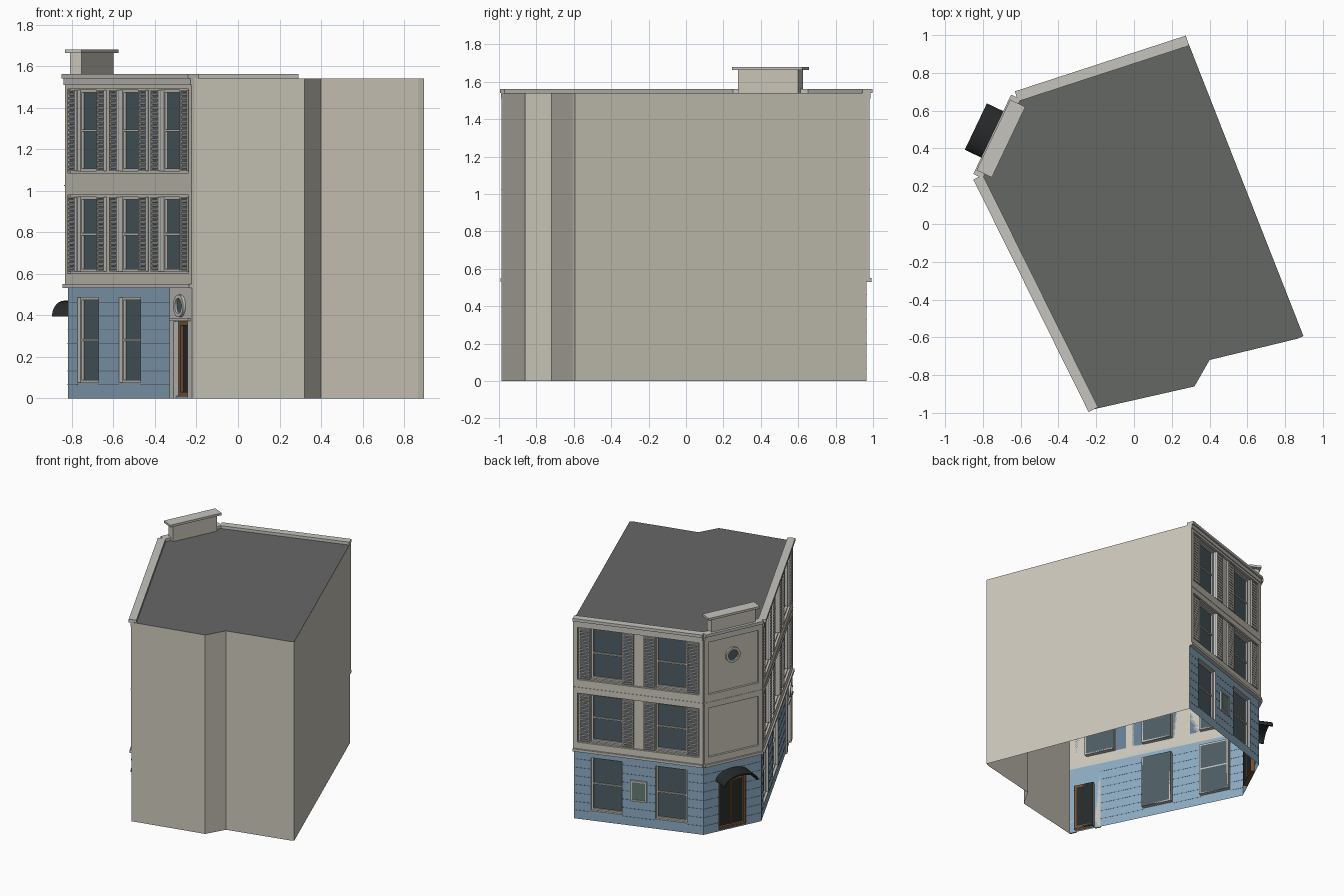
import bpy, bmesh, math
from mathutils import Matrix, Vector

if "Cube" in bpy.data.objects:
    bpy.data.objects.remove(bpy.data.objects["Cube"])

def material(name, r, g, b):
    m = bpy.data.materials.new(name)
    m.diffuse_color = (r, g, b, 1)
    m.use_nodes = True
    m.node_tree.nodes["Principled BSDF"].inputs["Base Color"].default_value = m.diffuse_color
    return m

BEIGE = material("beige", .60, .57, .49)
BLUE = material("blue", .26, .40, .53)
SEAM = material("seam_blue", .13, .21, .29)
ROOF = material("roof", .13, .135, .13)
GLASS = material("glass", .075, .11, .125)
DARK = material("dark", .02, .023, .023)
TRIM = material("trim", .56, .55, .51)
BROWN = material("brown", .18, .09, .04)
GREEN = material("green", .12, .2, .18)

parts = {}

def part(name, mat):
    if name not in parts:
        parts[name] = (bmesh.new(), mat)
    return parts[name][0]

def face(bm, M, pts):
    return bm.faces.new([bm.verts.new(M @ Vector(p)) for p in pts])

def box(bm, M, u0, u1, n0, n1, z0, z1, tilt=0):
    c = ((u0 + u1) / 2, (n0 + n1) / 2, (z0 + z1) / 2)
    bmesh.ops.create_cube(bm, size=1, matrix=M @ Matrix.Translation(c) @ Matrix.Rotation(tilt, 4, 'X')
                          @ Matrix.Diagonal((u1 - u0, n1 - n0, z1 - z0, 1)))

# Footprint, clockwise: the first three edges are the detailed facades
OUT = [(-.21, -.98), (-.82, .25), (-.62, .67), (.285, .965), (.897, -.593), (.867, -.607), (.40, -.72), (.32, -.86)]
TOP, MID = 1.54, .53

def frame(i):
    """Local axes of a wall: u along it, n outward, z up."""
    a, b = Vector(OUT[i]), Vector(OUT[(i + 1) % len(OUT)])
    t = (b - a).normalized()
    M = Matrix(((t.x, -t.y, 0, a.x), (t.y, t.x, 0, a.y), (0, 0, 1, 0), (0, 0, 0, 1)))
    return M, (b - a).length

def wall(bm, M, L, z0, z1, holes=()):
    us = sorted({0, L} | {v for h in holes for v in h[:2]})
    zs = sorted({z0, z1} | {v for h in holes for v in h[2:]})
    for a, b in zip(us, us[1:]):
        for c, d in zip(zs, zs[1:]):
            m, k = (a + b) / 2, (c + d) / 2
            if not any(h[0] < m < h[1] and h[2] < k < h[3] for h in holes):
                face(bm, M, [(a, 0, c), (a, 0, d), (b, 0, d), (b, 0, c)])

def recess(name, M, h, depth, pane, jamb):
    """Reveal and pane set back into an opening."""
    a, b, c, d = h
    loop = [(a, c), (a, d), (b, d), (b, c)]
    face(part(name + "_panes", pane), M, [(u, -depth, z) for u, z in loop])
    bm = part(name + "_reveals", jamb)
    for (u, z), (v, w) in zip(loop, loop[1:] + loop[:1]):
        face(bm, M, [(u, 0, z), (u, -depth, z), (v, -depth, w), (v, 0, w)])

def border(bm, M, h, w, n0, n1):
    a, b, c, d = h
    box(bm, M, a, a + w, n0, n1, c, d)
    box(bm, M, b - w, b, n0, n1, c, d)
    box(bm, M, a + w, b - w, n0, n1, c, c + w)
    box(bm, M, a + w, b - w, n0, n1, d - w, d)

def window(M, h):
    recess("window", M, h, .03, GLASS, TRIM)
    bm = part("window_frames", TRIM)
    border(bm, M, h, .012, -.03, -.018)
    mid = (h[2] + h[3]) / 2
    box(bm, M, h[0], h[1], -.03, -.018, mid - .005, mid + .005)

def shutter(M, u0, u1, z0, z1):
    box(part("shutter_backs", SEAM), M, u0, u1, 0, .003, z0, z1)
    bm = part("shutters", TRIM)
    border(bm, M, (u0, u1, z0, z1), .008, 0, .014)
    n = 17
    step = (z1 - z0 - .016) / n
    for i in range(n):
        z = z0 + .008 + step * (i + .5)
        box(bm, M, u0 + .008, u1 - .008, .004, .011, z - .007, z + .007, math.radians(-25))

def porthole(M, u, z, r, n):
    """Round window with a raised ring."""
    prof = [(r + .018, 0), (r + .018, n + .014), (r, n + .014), (r, n + .002)]
    bm, N = part("round_window_rings", TRIM), 24
    pt = lambda rad, d, i: (u + rad * math.cos(math.tau * i / N), d, z + rad * math.sin(math.tau * i / N))
    for i in range(N):
        for (ra, da), (rb, db) in zip(prof, prof[1:]):
            face(bm, M, [pt(ra, da, i), pt(rb, db, i), pt(rb, db, i + 1), pt(ra, da, i + 1)])
    face(part("round_window_panes", GLASS), M, [pt(r, n + .003, -i) for i in range(N)])

def seams(M, L, holes, lo=0):
    """Thin course lines across the blue ground floor."""
    bm = part("course_lines", SEAM)
    for i in range(1, 8):
        z, u = i * .066, lo
        for h in sorted(holes) + [(L, L, 0, 1)]:
            if h[2] - .01 < z < h[3] + .01:
                if h[0] - u > .005:
                    box(bm, M, u, h[0], -.001, .0015, z - .002, z + .002)
                u = max(u, h[1])

def bands(M, L):
    """String course, spandrels, corner strips and cornice of the upper floors."""
    bm = part("facade_bands", BEIGE)
    for z0, z1 in ((.55, .60), (.98, 1.085), (1.49, 1.51)):
        box(bm, M, 0, L, 0, .016, z0, z1)
    box(bm, M, 0, .03, 0, .016, .6, 1.49)
    box(bm, M, L - .03, L, 0, .016, .6, 1.49)
    bm = part("cornices", TRIM)
    box(bm, M, 0, L, 0, .028, MID, .55)
    box(bm, M, 0, L, 0, .019, 1.022, 1.027)
    box(bm, M, 0, L, 0, .022, 1.51, TOP)
    box(bm, M, 0, L, -.022, .034, TOP, 1.562)

FLOORS = ((.61, .97), (1.095, 1.485))
W, S = .115, .085

# Two long facades with shuttered windows
for i, centres, ground in ((0, (.25, .70, 1.155), (.70, 1.155)), (2, (.237, .712), (.237, .712))):
    M, L = frame(i)
    low = [(c - W, c + W, .075, .485) for c in ground]
    high = [(c - W, c + W, *f) for c in centres for f in FLOORS]
    for h in low + high:
        window(M, h)
    for a, b, c, d in high:
        shutter(M, a - S, a - .004, c, d)
        shutter(M, b + .004, b + S, c, d)
    door = [(.05, .20, .01, .37)] if i == 0 else []
    wall(part("ground_walls", BLUE), M, L, 0, MID, low + door)
    wall(part("upper_walls", BEIGE), M, L, MID, TOP, high)
    seams(M, L, low, .245 if i == 0 else 0)
    bands(M, L)
    if i == 0:
        # Side door in a pale surround
        recess("side_door", M, door[0], .03, DARK, TRIM)
        border(part("side_door_frame", BROWN), M, door[0], .02, -.03, -.015)
        bm = part("side_door_surround", TRIM)
        box(bm, M, 0, .05, 0, .012, 0, MID)
        box(bm, M, .20, .245, 0, .012, 0, MID)
        box(bm, M, .05, .20, 0, .012, .37, MID)
        box(bm, M, .02, .225, 0, .024, .372, .385)
        porthole(M, .125, .445, .036, .012)
    else:
        # Wall plaque between the ground windows
        box(part("plaque", GREEN), M, .42, .53, 0, .008, .2, .35)
        border(part("plaque_frame", TRIM), M, (.415, .535, .195, .355), .012, 0, .013)

# Chamfered corner with the arched entrance
M, L = frame(1)
c, R, SPRING, TOPZ = L / 2, .11, .37, .445
hole = (c - R, c + R, .01, TOPZ)
wall(part("ground_walls", BLUE), M, L, 0, MID, [hole])
wall(part("upper_walls", BEIGE), M, L, MID, TOP)
seams(M, L, [hole])
bands(M, L)
recess("entrance", M, hole, .03, DARK, BROWN)
arch = lambda r, rise, k: (c + r * math.cos(k), SPRING + rise * math.sin(k))
for s in (0, 1):
    pts = [arch(R, TOPZ - SPRING, math.pi * (s + (-1) ** s * j / 16)) for j in range(9)]
    pts.append((c + (R if s == 0 else -R), TOPZ))
    face(part("entrance_spandrels", BLUE), M, [(u, 0, z) for u, z in pts])
bm = part("entrance_frame", BROWN)
border(bm, M, hole, .014, -.03, -.01)
box(bm, M, c - .006, c + .006, -.03, -.015, .02, TOPZ)
box(bm, M, c - R, c + R, -.03, -.015, .36, .372)
porthole(M, c, 1.345, .04, 0)

# Barrel hood over the entrance
bm, N = part("entrance_hood", DARK), 20
ring = [[(c + r * math.cos(math.pi * j / N), .395 + h * math.sin(math.pi * j / N)) for j in range(N + 1)]
        for r, h in ((.136, .075), (.126, .063))]
loop = ring[0] + ring[1][::-1]
K = len(loop)
for j in range(K):
    (u, z), (v, w) = loop[j], loop[(j + 1) % K]
    face(bm, M, [(u, 0, z), (u, .13, z), (v, .13, w), (v, 0, w)])
for j in range(N):
    for n in (0, .13):
        face(bm, M, [(u, n, z) for u, z in (ring[0][j], ring[0][j + 1], ring[1][j + 1], ring[1][j])])

# Raised parapet with coping above the chamfer
box(part("parapet", BEIGE), M, c - .178, c + .178, -.048, .013, TOP, 1.665)
box(part("parapet_coping", TRIM), M, c - .207, c + .207, -.062, .027, 1.663, 1.68)

# Plain rear and party walls, then the flat roof; underside is open
for i in range(3, len(OUT)):
    M, L = frame(i)
    wall(part("plain_walls", BEIGE), M, L, 0, TOP)
face(part("flat_roof", ROOF), Matrix(), [(x, y, TOP) for x, y in reversed(OUT)])

# Turn the collected parts into objects
for name, (bm, mat) in parts.items():
    bmesh.ops.remove_doubles(bm, verts=bm.verts, dist=1e-5)
    if name in ("entrance_hood", "round_window_rings"):
        bmesh.ops.recalc_face_normals(bm, faces=bm.faces)
    me = bpy.data.meshes.new(name)
    bm.to_mesh(me)
    bm.free()
    me.materials.append(mat)
    bpy.context.collection.objects.link(bpy.data.objects.new(name, me))
